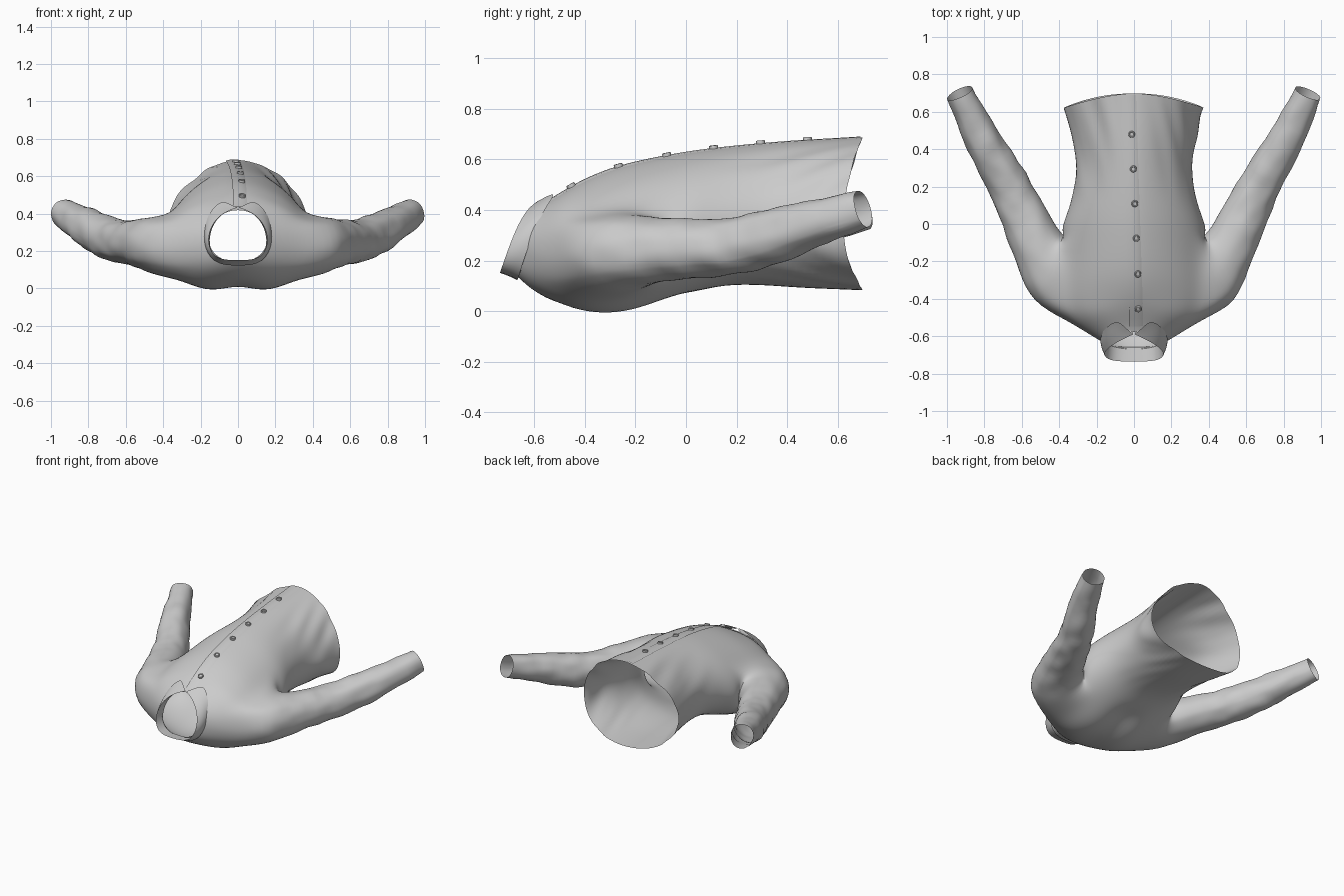
import bpy, bmesh, math
from mathutils import Vector, noise
from mathutils.bvhtree import BVHTree

if "Cube" in bpy.data.objects:
    bpy.data.objects.remove(bpy.data.objects["Cube"])


def make_object(name, bm, mirror=False, subsurf=0, angle=40):
    """Turn a bmesh into a smooth object with applied modifiers."""
    me = bpy.data.meshes.new(name)
    bm.to_mesh(me)
    bm.free()
    ob = bpy.data.objects.new(name, me)
    bpy.context.collection.objects.link(ob)
    bpy.ops.object.select_all(action='DESELECT')
    ob.select_set(True)
    bpy.context.view_layer.objects.active = ob
    if mirror:
        m = ob.modifiers.new("mirror", 'MIRROR')
        m.merge_threshold = 0.002
        bpy.ops.object.modifier_apply(modifier=m.name)
    if subsurf:
        s = ob.modifiers.new("smooth", 'SUBSURF')
        s.levels = s.render_levels = subsurf
        bpy.ops.object.modifier_apply(modifier=s.name)
    bpy.ops.object.shade_smooth_by_angle(angle=math.radians(angle))
    return ob


def skin(bm, rows, closed=False):
    """Quads between consecutive rows of vertices."""
    for a, b in zip(rows, rows[1:]):
        n = len(a)
        for j in range(n if closed else n - 1):
            k = (j + 1) % n
            bm.faces.new((a[j], a[k], b[k], b[j]))


# Torso sections: half width, back z, front z, then y at back, side, front
SECTIONS = [
    (.155, .14, .42, -.67, -.64, -.575),
    (.24, .09, .435, -.62, -.59, -.54),
    (.37, .035, .48, -.53, -.51, -.47),
    (.435, -.018, .52, -.42, -.42, -.40),
    (.43, -.03, .563, -.30, -.30, -.30),
    (.41, -.01, .592, -.19, -.17, -.19),
    (.395, .03, .612, -.09, -.035, -.09),
    (.368, .07, .632, .02, .04, .02),
    (.328, .104, .648, .15, .15, .15),
    (.308, .102, .663, .30, .30, .30),
    (.325, .09, .675, .45, .43, .45),
    (.35, .085, .682, .58, .53, .58),
    (.378, .08, .69, .70, .62, .70),
]
STEPS = 12
bm = bmesh.new()
rings = []
for i, (w, zb, zt, yb, ys, yt) in enumerate(SECTIONS):
    zm = zb + .42 * (zt - zb)
    ring = []
    for j in range(STEPS + 1):
        a = -math.pi / 2 + math.pi * j / STEPS
        s, c = math.sin(a), max(0, math.cos(a))
        x = w * c ** (1.22 if s > 0 and i > 2 else .92)
        if j in (0, STEPS):
            x = 0
        z = zm + s * ((zt - zm) if s > 0 else (zm - zb))
        if s < 0 and 2 < i < 7:
            z += .045 * math.exp(-(x / .07) ** 2)     # hollow along the spine
        y = ys + ((yt if s > 0 else yb) - ys) * s * s
        ring.append(bm.verts.new((x, y, z)))
    rings.append(ring)

# Leave the armhole open and collect its rim
I0, I1, J0, J1 = 2, 6, 3, 8
for i in range(len(rings) - 1):
    for j in range(STEPS):
        if not (I0 <= i < I1 and J0 <= j < J1):
            bm.faces.new((rings[i][j], rings[i][j + 1], rings[i + 1][j + 1], rings[i + 1][j]))
rim = ([rings[i][J0] for i in range(I0, I1)] + [rings[I1][j] for j in range(J0, J1)]
       + [rings[i][J1] for i in range(I1, I0, -1)] + [rings[I0][j] for j in range(J1, J0, -1)])
mid = sum((v.co for v in rim), Vector()) / len(rim)
angles = [math.atan2((v.co.z - mid.z) / .16, -(v.co.y - mid.y) / .22) for v in rim]

# Sleeve sections: centre, horizontal direction of the sleeve, width and height radii
SLEEVE = [
    ((.455, -.25, .23), (.88, .48), .20, .16),
    ((.515, -.13, .242), (.76, .65), .152, .132),
    ((.57, .0, .247), (.52, .86), .133, .124),
    ((.62, .10, .25), (.45, .89), .12, .12),
    ((.675, .22, .262), (.47, .88), .112, .118),
    ((.74, .33, .29), (.5, .87), .107, .114),
    ((.805, .43, .325), (.5, .87), .10, .105),
    ((.865, .56, .365), (.44, .9), .085, .09),
    ((.93, .70, .402), (.42, .91), .075, .08),
]
rows = [rim]
for k, (c, (dx, dy), rw, rh) in enumerate(SLEEVE):
    u = Vector((dy, -dx, 0)).normalized()
    v = Vector((-.3 * dx, -.3 * dy, 1)).normalized() if k > 2 else Vector((0, 0, 1))
    rows.append([bm.verts.new(Vector(c) + u * math.cos(a) * rw + v * math.sin(a) * rh)
                 for a in angles])
skin(bm, rows, closed=True)
bmesh.ops.recalc_face_normals(bm, faces=bm.faces)
shirt = make_object("shirt_body", bm, mirror=True, subsurf=2)

# Soft cloth creases, stronger on sleeves and the lower front
for v in shirt.data.vertices:
    p = v.co
    sleeve = min(1, max(0, (abs(p.x) - .42) / .15))
    waist = min(1, max(0, (p.y - .1) / .3)) * (1 - sleeve)
    waist *= min(1, max(0, (abs(p.x) - .08) / .12))
    q = Vector((p.x * 11, p.y * 11, p.z * 11))
    f = Vector((p.x * 14 + p.y * 4, p.y * 2, p.z * 6))
    v.co += v.normal * (.008 * sleeve * noise.noise(q) + .014 * waist * noise.noise(f))

bm = bmesh.new()
bm.from_mesh(shirt.data)
tree = BVHTree.FromBMesh(bm)
bm.free()


def on_front(x, y, lift):
    """Point and upward normal on the shirt front."""
    p, n, _, _ = tree.ray_cast(Vector((x, y, 2)), Vector((0, 0, -1)))
    n = n if n.z > 0 else -n
    return p + n * lift, n


# Front placket: a thin overlapping flap with a free left edge
bm = bmesh.new()
rows = []
for i in range(61):
    y = -.545 + 1.235 * i / 60
    left = -.026 - .04 * max(0, i / 60 - .1)
    rows.append([bm.verts.new(on_front(left + dx, y, h)[0])
                 for dx, h in ((0, .007), (.02, .007), (.04, .006), (.065, .003), (.085, -.004))])
skin(bm, rows)
bmesh.ops.recalc_face_normals(bm, faces=bm.faces)
make_object("front_placket", bm)

# Collar: stand, fold edge and falling leaf with pointed tips
INNER = [(0, -.66, .14), (.10, -.655, .145), (.15, -.645, .20), (.155, -.62, .28),
         (.125, -.60, .36), (.07, -.575, .41), (.01, -.565, .43)]
FOLD = [(0, -.735, .15), (.10, -.735, .153), (.152, -.718, .20), (.163, -.69, .28),
        (.13, -.655, .36), (.07, -.62, .41), (.004, -.59, .432)]
LEAF = [(0, -.668, .122), (.11, -.664, .125), (.170, -.645, .19), (.186, -.615, .28),
        (.174, -.58, .36), (.143, -.548, .42), (.09, -.512, .470)]
bm = bmesh.new()
rows = [[bm.verts.new(p) for p in INNER], [bm.verts.new(p) for p in FOLD]]
rows.append([bm.verts.new((Vector(a) * .5 + Vector(b) * .5) + Vector((b[0] * .04, 0, .003)))
             for a, b in zip(FOLD, LEAF)])
rows.append([bm.verts.new(p) for p in LEAF])
skin(bm, rows)
crease = bm.edges.layers.float.new("crease_edge")
for a, b in zip(rows[1], rows[1][1:]):
    bm.edges.get((a, b))[crease] = 1.0
bmesh.ops.recalc_face_normals(bm, faces=bm.faces)
make_object("collar", bm, mirror=True, subsurf=2)

# Buttons: rimmed discs with four thread holes, laid on the placket
PROFILE = [(.018, -.004), (.018, .007), (.016, .010), (.012, .010), (.010, .006)]
for k, (x, y) in enumerate([(-.012, .48), (-.003, .295), (.004, .11),
                            (.012, -.075), (.02, -.265), (.022, -.45)]):
    bm = bmesh.new()
    rows = [[bm.verts.new((r * math.cos(t * math.pi / 8), r * math.sin(t * math.pi / 8), z))
             for t in range(16)] for r, z in PROFILE]
    skin(bm, rows, closed=True)
    bm.faces.new(rows[-1])
    for t in range(4):
        a = math.pi / 4 + t * math.pi / 2
        hole = bmesh.ops.create_circle(bm, segments=6, radius=.0018, cap_ends=True)["verts"]
        bmesh.ops.translate(bm, verts=hole, vec=(.004 * math.cos(a), .004 * math.sin(a), .0065))
    bmesh.ops.recalc_face_normals(bm, faces=bm.faces)
    button = make_object(f"button_{k + 1}", bm, angle=30)
    p, n = on_front(x, y, .006)
    button.location = p
    button.rotation_mode = 'QUATERNION'
    button.rotation_quaternion = n.to_track_quat('Z', 'Y')
